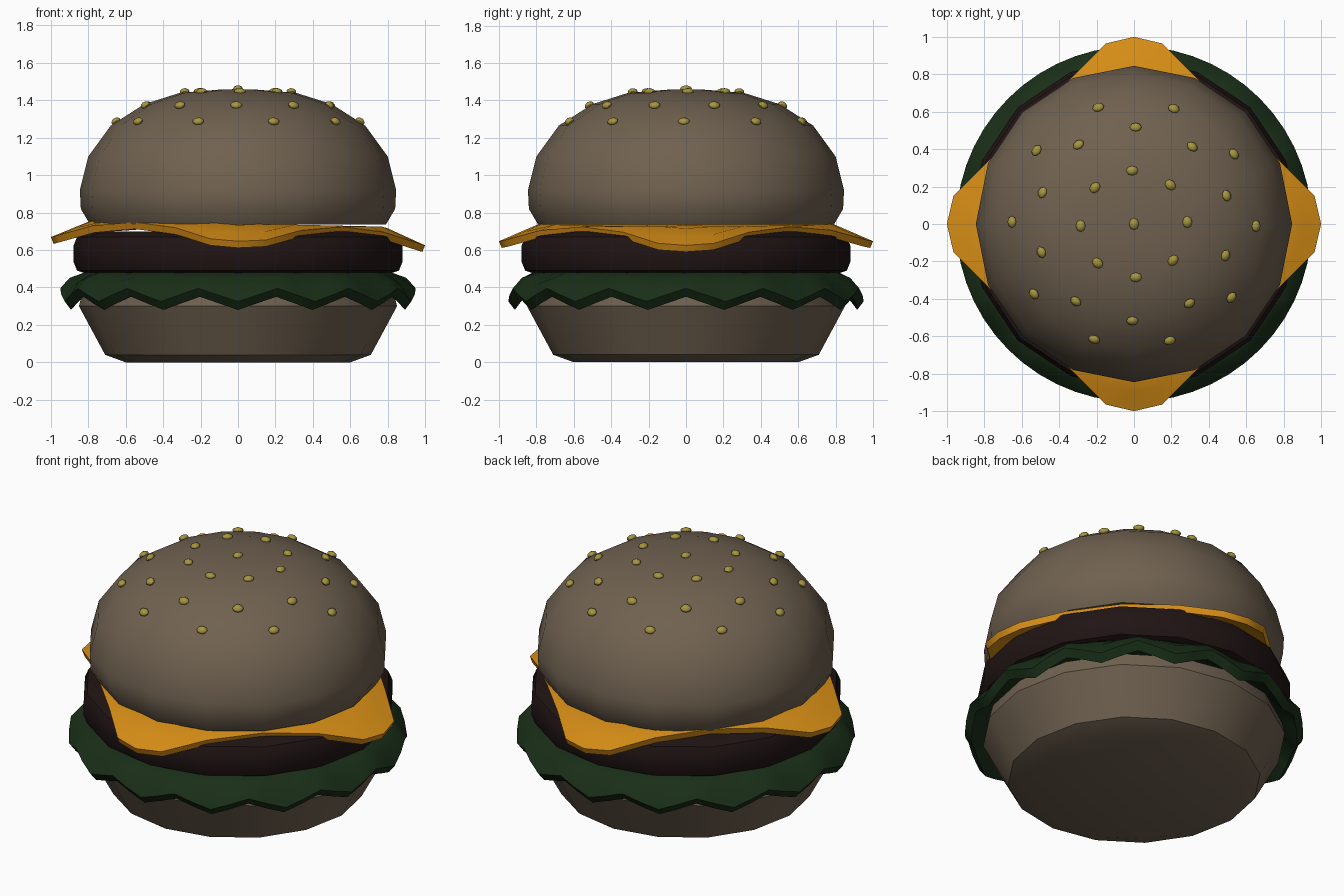
import bpy, math
from mathutils import Vector
from math import sin, cos, pi, radians

if "Cube" in bpy.data.objects:
    bpy.data.objects.remove(bpy.data.objects["Cube"])

def material(name, rgb):
    m = bpy.data.materials.new(name)
    m.diffuse_color = (*rgb, 1)
    m.use_nodes = True
    m.node_tree.nodes["Principled BSDF"].inputs["Base Color"].default_value = m.diffuse_color
    return m

BUN = material("bun", (0.16, 0.12, 0.08))
MEAT = material("meat", (0.015, 0.007, 0.007))
CHEESE = material("cheese", (0.68, 0.27, 0.008))
LEAF = material("leaf", (0.010, 0.028, 0.009))
SEED = material("seed", (0.38, 0.30, 0.05))

def make(name, verts, faces, mat, angle=30):
    me = bpy.data.meshes.new(name)
    me.from_pydata(verts, [], faces)
    me.materials.append(mat)
    ob = bpy.data.objects.new(name, me)
    bpy.context.collection.objects.link(ob)
    bpy.ops.object.select_all(action='DESELECT')
    bpy.context.view_layer.objects.active = ob
    ob.select_set(True)
    bpy.ops.object.shade_smooth_by_angle(angle=radians(angle))
    return ob

def loft(name, rings, mat, angle=30):
    """Skin a stack of equal-sized rings (bottom to top), capping both ends."""
    n = len(rings[0])
    verts = [v for ring in rings for v in ring]
    faces = [(k*n + i, k*n + (i+1) % n, (k+1)*n + (i+1) % n, (k+1)*n + i)
             for k in range(len(rings) - 1) for i in range(n)]
    faces.append(tuple(reversed(range(n))))
    faces.append(tuple(range(len(verts) - n, len(verts))))
    return make(name, verts, faces, mat, angle)

def turned(name, profile, mat, sides=16):
    rings = [[(r*cos(2*pi*i/sides), r*sin(2*pi*i/sides), z) for i in range(sides)]
             for r, z in profile]
    return loft(name, rings, mat)

# Bun halves and patty
turned("bottom_bun", [(.60, 0), (.71, .04), (.85, .30), (.83, .38), (.72, .43)], BUN)
turned("patty", [(.80, .47), (.86, .49), (.88, .54), (.88, .62), (.86, .67), (.79, .70)], MEAT)
top_profile = [(.79, .735), (.84, .82), (.845, .92), (.80, 1.10), (.68, 1.265),
               (.50, 1.38), (.31, 1.44), (.10, 1.457)]
turned("top_bun", top_profile, BUN)

# Lettuce: disc with a drooping rim that ripples 14 times (last value = ripple strength)
leaf_profile = [(.30, .42, 0), (.78, .42, 0), (.86, .37, .5), (.915, .315, 1),
                (.95, .36, 1), (.90, .43, .6), (.82, .48, 0), (.30, .48, 0)]
SEG = 56
loft("lettuce", [[(r*cos(2*pi*i/SEG), r*sin(2*pi*i/SEG),
                   z + w*.035*cos(14*2*pi*i/SEG)) for i in range(SEG)]
                 for r, z, w in leaf_profile], LEAF, 40)

# Cheese: slice turned 45 degrees, corners sagging over the patty
corner = [(.965, -.15), (1.0, 0), (.965, .15), (.78, .335), (.56, .56), (.335, .78)]
outline = []
for q in range(4):
    c, s = round(cos(q*pi/2)), round(sin(q*pi/2))
    outline += [(c*x - s*y, s*x + c*y) for x, y in corner]

def cheese_ring(scale, drop):
    ring = []
    for x, y in outline:
        x, y = x*scale, y*scale
        sag = max(0, math.hypot(x, y) - .78) / .22
        ring.append((x, y, .742 - drop - .095*sag - .022*x))
    return ring

loft("cheese_slice", [cheese_ring(s, .042) for s in (.4, .8, .9, .985)] +
     [cheese_ring(s, 0) for s in (1, .9, .8, .4)], CHEESE, 35)

# Sesame seeds: small ellipsoids laid on the dome in rings
def dome(r):
    pts = list(reversed(top_profile))
    if r <= pts[0][0]:
        return pts[0][1], 0
    for (r0, z0), (r1, z1) in zip(pts, pts[1:]):
        if r <= r1:
            return z0 + (z1 - z0)*(r - r0)/(r1 - r0), math.atan2(z0 - z1, r1 - r0)

def add_seed(index, r, a):
    z, slope = dome(r)
    out, side = Vector((cos(a), sin(a), 0)), Vector((-sin(a), cos(a), 0))
    normal = out*sin(slope) + Vector((0, 0, cos(slope)))
    down = side.cross(normal)
    centre = out*r + Vector((0, 0, z)) + normal*.005
    rings = []
    for lat in (-75, -35, 0, 35, 75):
        lat = radians(lat)
        rings.append([centre + (side*.032*cos(t) + down*.026*sin(t))*cos(lat)
                      + normal*.018*sin(lat) for t in (2*pi*i/8 for i in range(8))])
    # ring order runs clockwise seen from outside, so reverse it
    loft(f"sesame_seed_{index}", [list(reversed(g)) for g in rings], SEED, 50)

spots = [(0, 0)]
for count, r, start in ((8, .285, 2), (10, .515, 17), (10, .65, -1)):
    spots += [(r, radians(start + 360*k/count)) for k in range(count)]
for index, (r, a) in enumerate(spots):
    add_seed(index + 1, r, a)
